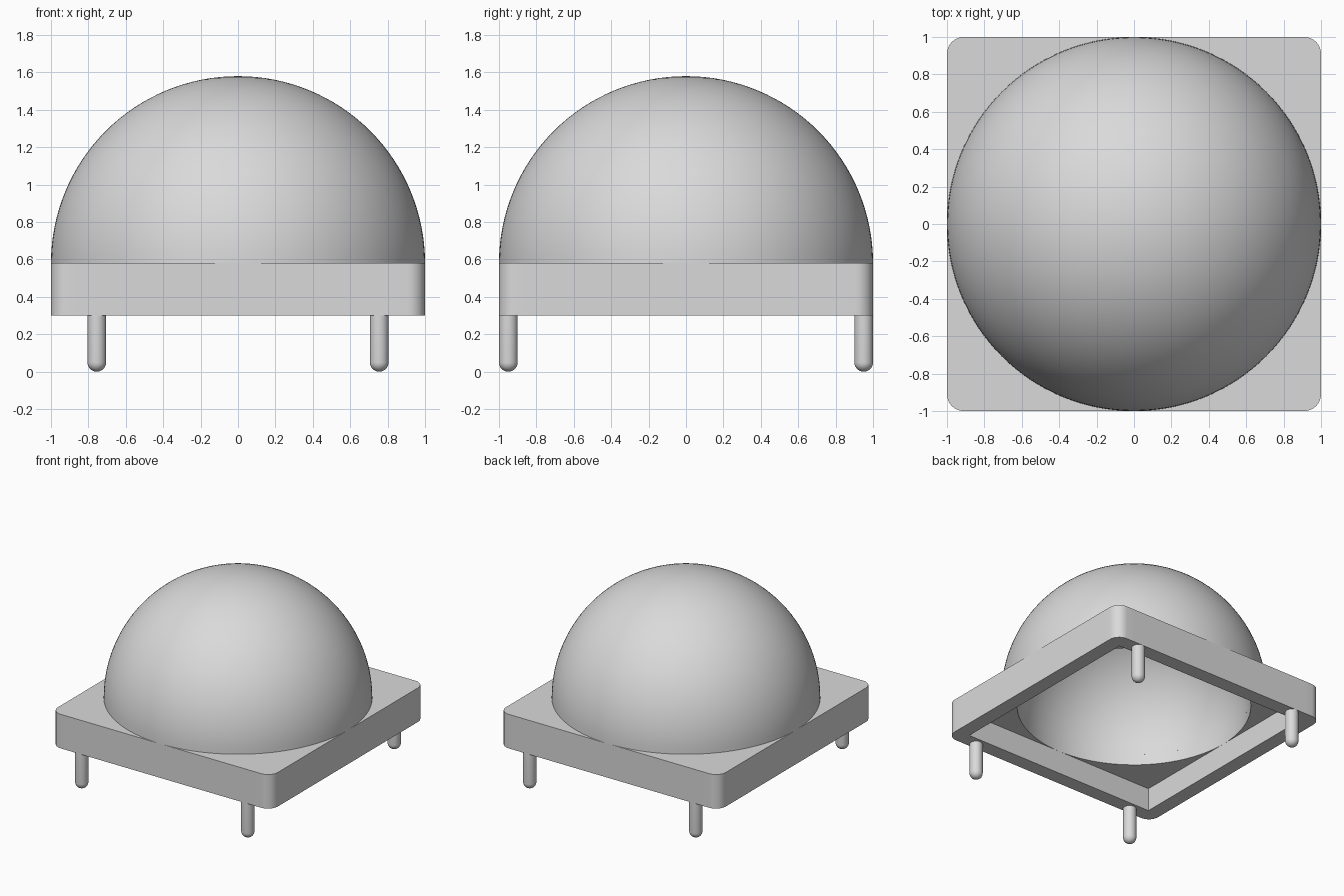
import bpy, bmesh, math

if "Cube" in bpy.data.objects:
    bpy.data.objects.remove(bpy.data.objects["Cube"], do_unlink=True)

BASE_BOTTOM, PLATE_BOTTOM, BASE_TOP = 0.30, 0.49, 0.58
INNER, CORNER = 0.88, 0.09

grey = bpy.data.materials.new("light_grey")
grey.use_nodes = True
grey.diffuse_color = (0.7, 0.7, 0.7, 1)
grey.node_tree.nodes["Principled BSDF"].inputs["Base Color"].default_value = (0.7, 0.7, 0.7, 1)


def finish(bm, name, location=(0, 0, 0)):
    bmesh.ops.remove_doubles(bm, verts=bm.verts[:], dist=1e-5)
    bmesh.ops.recalc_face_normals(bm, faces=bm.faces[:])
    mesh = bpy.data.meshes.new(name)
    bm.to_mesh(mesh)
    bm.free()
    mesh.materials.append(grey)
    obj = bpy.data.objects.new(name, mesh)
    obj.location = location
    bpy.context.collection.objects.link(obj)
    bpy.ops.object.select_all(action='DESELECT')
    bpy.context.view_layer.objects.active = obj
    obj.select_set(True)
    bpy.ops.object.shade_smooth_by_angle(angle=math.radians(30))
    return obj


def lathe(name, profile, steps, location=(0, 0, 0)):
    """Turn a list of (radius, z) points around the vertical axis."""
    bm = bmesh.new()
    verts = [bm.verts.new((r, 0, z)) for r, z in profile]
    edges = [bm.edges.new(pair) for pair in zip(verts, verts[1:])]
    bmesh.ops.spin(bm, geom=verts + edges, cent=(0, 0, 0), axis=(0, 0, 1),
                   angle=math.tau, steps=steps)
    return finish(bm, name, location)


def arc(radius, z, start, end, steps):
    angles = [math.radians(start + (end - start) * i / steps) for i in range(steps + 1)]
    return [(max(0, radius * math.cos(a)), z + radius * math.sin(a)) for a in angles]


# Rounded square outline, with matching sharp square and circle inside it
side = [(1, math.tan(math.radians(a))) for a in range(-40, 41, 4)]
side += [(1 - CORNER + CORNER * math.cos(t), 1 - CORNER + CORNER * math.sin(t))
         for t in (math.pi / 2 * i / 8 for i in range(9))]
outer = []
for c, s in ((1, 0), (0, 1), (-1, 0), (0, -1)):
    outer += [(c * x - s * y, s * x + c * y) for x, y in side]
square = [(x * INNER / max(abs(x), abs(y)), y * INNER / max(abs(x), abs(y))) for x, y in outer]
circle = [(x * INNER / math.hypot(x, y), y * INNER / math.hypot(x, y)) for x, y in outer]

# Base: hollow underneath, with a round opening through its top plate
bm = bmesh.new()
rings = [(outer, BASE_TOP), (outer, BASE_BOTTOM), (square, BASE_BOTTOM),
         (square, PLATE_BOTTOM), (circle, PLATE_BOTTOM), (circle, BASE_TOP)]
loops = [[bm.verts.new((x, y, z)) for x, y in pts] for pts, z in rings]
n = len(outer)
for a, b in zip(loops, loops[1:] + loops[:1]):
    for i in range(n):
        j = (i + 1) % n
        bm.faces.new((a[i], a[j], b[j], b[i]))
finish(bm, "base_frame")

# Hollow dome
lathe("dome", arc(INNER, BASE_TOP, 90, 0, 32) + arc(1, BASE_TOP, 0, 90, 32), 128)

# Four pins with rounded tips
LEG_R = 0.05
for x, side_name in ((0.755, "left"), (-0.755, "right")):
    for y, end_name in ((-0.95, "front"), (0.95, "back")):
        lathe(f"{end_name}_{side_name}_leg",
              arc(LEG_R, LEG_R, -90, 0, 8) + [(LEG_R, BASE_BOTTOM), (0, BASE_BOTTOM)],
              32, (x, y, 0))
